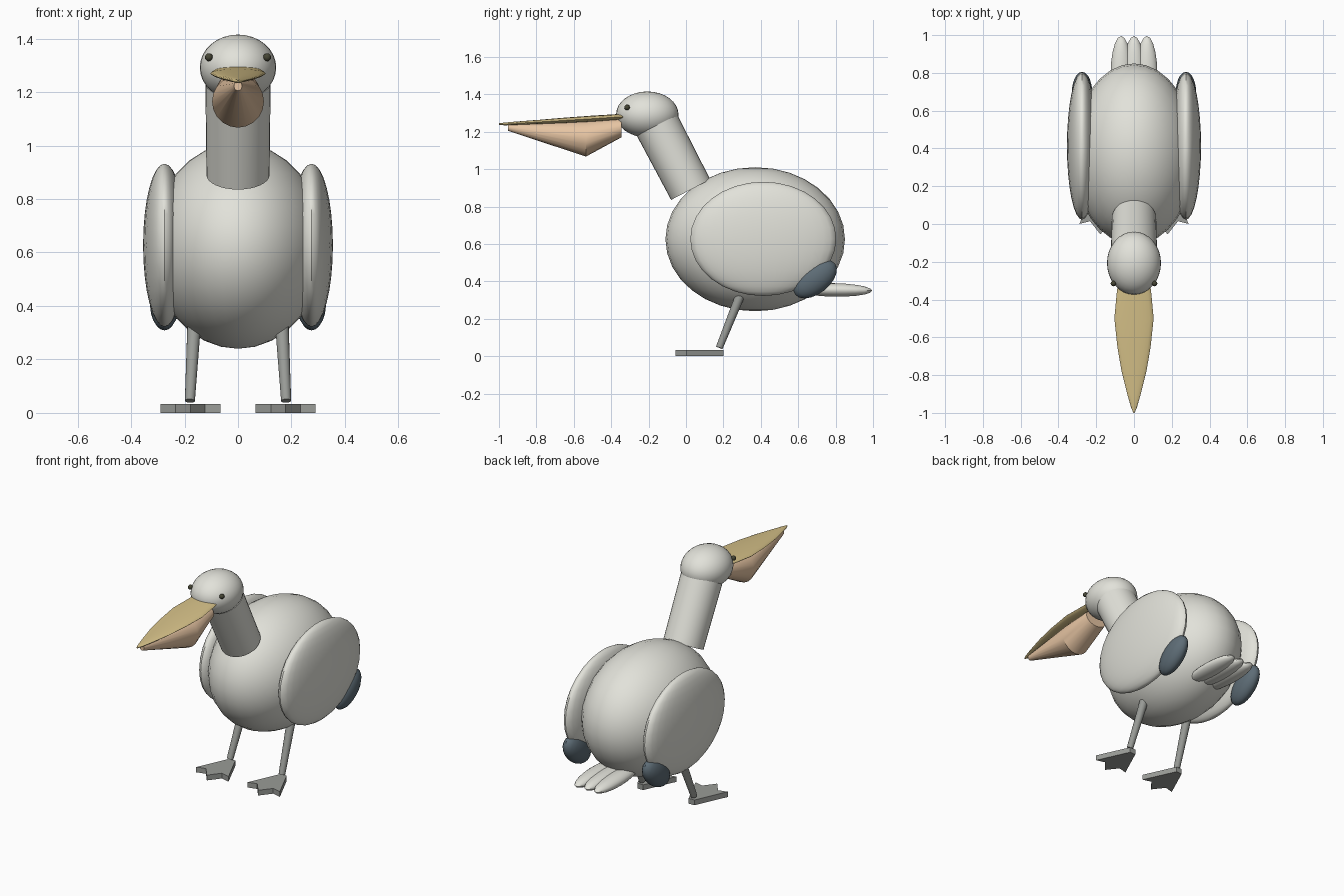
import bpy
import bmesh
import math
from mathutils import Vector

old = bpy.data.objects.get("Cube")
if old:
    bpy.data.objects.remove(old, do_unlink=True)


def material(name, r, g, b):
    m = bpy.data.materials.new(name)
    m.use_nodes = True
    m.diffuse_color = (r, g, b, 1)
    bsdf = next(n for n in m.node_tree.nodes if n.type == 'BSDF_PRINCIPLED')
    bsdf.inputs["Base Color"].default_value = (r, g, b, 1)
    bsdf.inputs["Roughness"].default_value = 0.7
    return m


WHITE = material("off white plumage", 0.76, 0.76, 0.70)
DARK = material("slate flight feathers", 0.11, 0.15, 0.18)
BILL = material("straw yellow bill", 0.68, 0.54, 0.25)
PEACH = material("peach pouch", 0.83, 0.58, 0.38)
GREY = material("grey legs", 0.32, 0.33, 0.31)
EYE = material("dark olive eye", 0.06, 0.06, 0.035)


def finish(name, bm, mat, smooth_angle=40):
    bmesh.ops.recalc_face_normals(bm, faces=bm.faces)
    mesh = bpy.data.meshes.new(name)
    bm.to_mesh(mesh)
    bm.free()
    mesh.materials.append(mat)
    ob = bpy.data.objects.new(name, mesh)
    bpy.context.scene.collection.objects.link(ob)
    if smooth_angle:
        bpy.ops.object.select_all(action='DESELECT')
        ob.select_set(True)
        bpy.context.view_layer.objects.active = ob
        bpy.ops.object.shade_smooth_by_angle(angle=math.radians(smooth_angle))
    return ob


def ellipsoid(name, centre, radii, mat, tilt=0, turn=0, segments=32):
    bm = bmesh.new()
    bmesh.ops.create_uvsphere(bm, u_segments=segments, v_segments=segments // 2, radius=1)
    bmesh.ops.scale(bm, vec=radii, verts=bm.verts)
    ob = finish(name, bm, mat)
    ob.location = centre
    ob.rotation_euler = (math.radians(tilt), 0, math.radians(turn))
    return ob


def rod(name, start, end, r_start, r_end, mat, segments):
    a, b = Vector(start), Vector(end)
    bm = bmesh.new()
    bmesh.ops.create_cone(bm, cap_ends=True, segments=segments, radius1=r_start,
                          radius2=r_end, depth=(b - a).length)
    ob = finish(name, bm, mat)
    ob.location = (a + b) / 2
    ob.rotation_euler = (b - a).to_track_quat('Z', 'Y').to_euler()
    return ob


def loft(name, sections, mat, segments=20):
    """Skin oval rings given as (y, half width, bottom z, top z)."""
    bm = bmesh.new()
    rings = []
    for y, w, low, high in sections:
        ring = []
        for i in range(segments):
            a = math.tau * i / segments
            z = (low + high) / 2 + (high - low) / 2 * math.sin(a)
            ring.append(bm.verts.new((w * math.cos(a), y, z)))
        rings.append(ring)
    for r, s in zip(rings, rings[1:]):
        for i in range(segments):
            j = (i + 1) % segments
            bm.faces.new((r[i], r[j], s[j], s[i]))
    bm.faces.new(rings[0])
    bm.faces.new(rings[-1])
    return finish(name, bm, mat, 30)


def webbed_foot(name, x):
    # half outline from middle toe to heel, mirrored across the foot
    half = [(0, -0.055), (0.055, 0.015), (0.112, 0.0), (0.02, 0.2)]
    outline = half + [(-px, py) for px, py in reversed(half[1:])]
    bm = bmesh.new()
    face = bm.faces.new([bm.verts.new((x + px, py, 0)) for px, py in outline])
    up = bmesh.ops.extrude_face_region(bm, geom=[face])["geom"]
    bmesh.ops.translate(bm, vec=(0, 0, 0.033),
                        verts=[v for v in up if isinstance(v, bmesh.types.BMVert)])
    return finish(name, bm, GREY, 0)


# Torso, neck and head
ellipsoid("body", (0, 0.37, 0.625), (0.325, 0.48, 0.385), WHITE)
rod("neck", (0, 0.025, 0.89), (0, -0.155, 1.235), 0.118, 0.122, WHITE, 32)
ellipsoid("head", (0, -0.207, 1.292), (0.143, 0.167, 0.123), WHITE)

# Bill and throat pouch
loft("upper_bill", [(-0.3, 0.08, 1.267, 1.298), (-0.35, 0.09, 1.264, 1.295),
                    (-0.5, 0.104, 1.253, 1.286), (-0.65, 0.088, 1.246, 1.275),
                    (-0.78, 0.066, 1.241, 1.264), (-0.9, 0.036, 1.236, 1.255),
                    (-0.97, 0.016, 1.234, 1.249), (-1.0, 0.003, 1.236, 1.245)], BILL)
loft("throat_pouch", [(-0.345, 0.075, 1.17, 1.272), (-0.535, 0.097, 1.067, 1.262),
                      (-0.952, 0.015, 1.205, 1.24)], PEACH)

# Tail feathers
for side, label in ((-1, "right"), (0, "middle"), (1, "left")):
    ellipsoid(label + "_tail_feather", (side * 0.068, 0.79, 0.354),
              (0.056, 0.205, 0.036), WHITE, tilt=-1, segments=20)

# Paired parts
for side, label in ((-1, "right"), (1, "left")):
    ellipsoid(label + "_wing", (side * 0.275, 0.413, 0.627), (0.08, 0.39, 0.305), WHITE)
    ellipsoid(label + "_flight_feathers", (side * 0.275, 0.69, 0.412),
              (0.055, 0.135, 0.078), DARK, tilt=38, segments=20)
    ellipsoid(label + "_eye", (side * 0.109, -0.315, 1.33), (0.015,) * 3, EYE, segments=12)
    rod(label + "_leg", (side * 0.18, 0.178, 0.045), (side * 0.163, 0.3, 0.35),
        0.019, 0.026, GREY, 16)
    webbed_foot(label + "_foot", side * 0.178)
